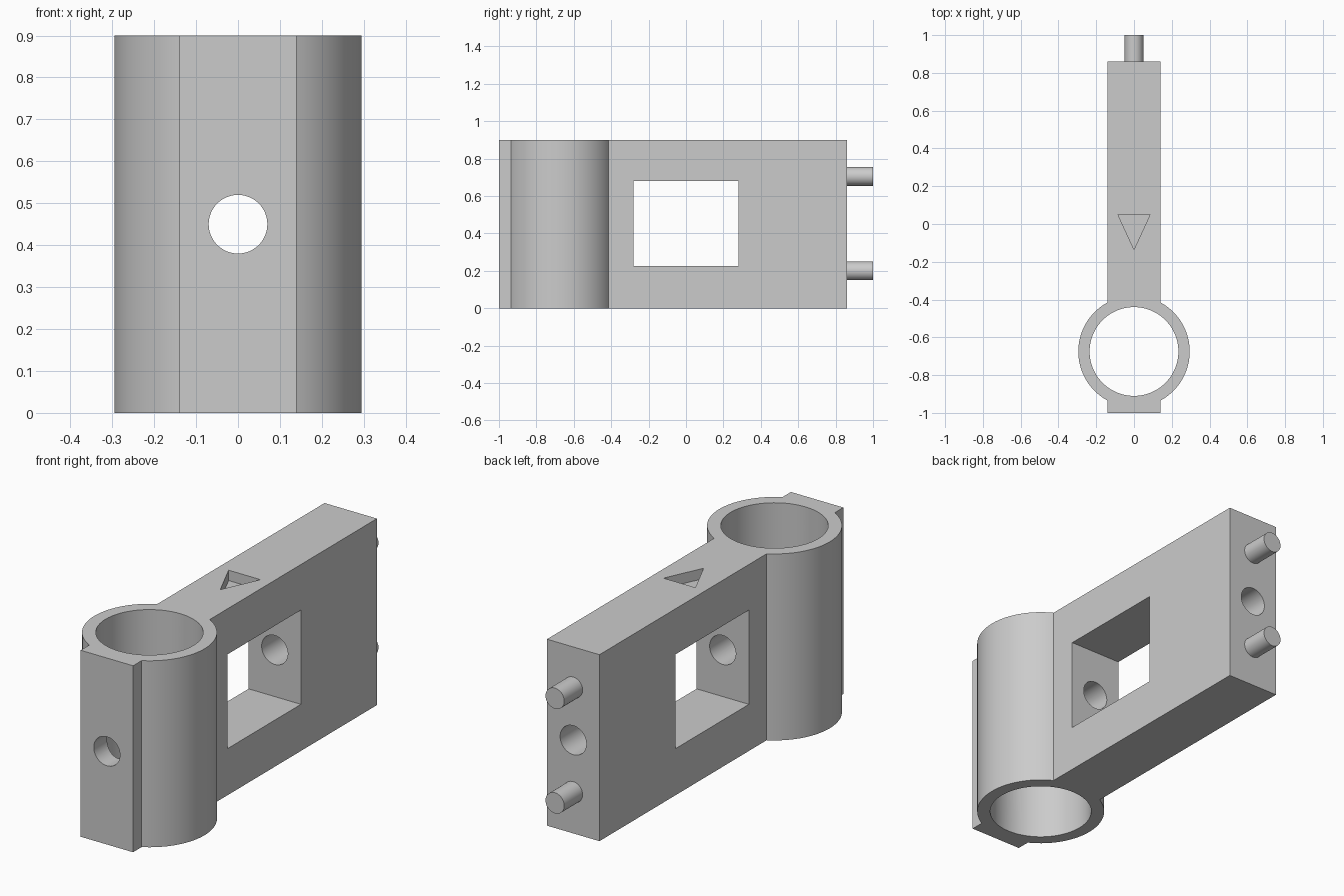
import bpy
from math import sin, cos, pi, asin, sqrt
from mathutils import Matrix
import bmesh

cube = bpy.data.objects.get("Cube")
if cube:
    bpy.data.objects.remove(cube, do_unlink=True)

GREY = (0.6, 0.6, 0.6, 1.0)
HEIGHT = 0.90
HALF = 0.14            # half thickness of the bar
RING_Y, RING_R, BORE_R = -0.675, 0.295, 0.235
BAR_END = 0.86

grey = bpy.data.materials.new("grey")
grey.use_nodes = True
grey.diffuse_color = GREY
grey.node_tree.nodes["Principled BSDF"].inputs["Base Color"].default_value = GREY


def make_object(name, bm):
    bmesh.ops.recalc_face_normals(bm, faces=bm.faces)
    mesh = bpy.data.meshes.new(name)
    bm.to_mesh(mesh)
    bm.free()
    mesh.materials.append(grey)
    obj = bpy.data.objects.new(name, mesh)
    bpy.context.collection.objects.link(obj)
    return obj


def prism(name, outline, z0, z1):
    """Extrude a flat outline from z0 up to z1."""
    bm = bmesh.new()
    face = bm.faces.new([bm.verts.new((x, y, z0)) for x, y in outline])
    top = bmesh.ops.extrude_face_region(bm, geom=[face])["geom"]
    verts = [v for v in top if isinstance(v, bmesh.types.BMVert)]
    bmesh.ops.translate(bm, verts=verts, vec=(0, 0, z1 - z0))
    return make_object(name, bm)


def rod(name, radius, y0, y1, z, sides=48):
    """Cylinder lying along y."""
    bm = bmesh.new()
    place = Matrix.Translation((0, (y0 + y1) / 2, z)) @ Matrix.Rotation(pi / 2, 4, "X")
    bmesh.ops.create_cone(bm, cap_ends=True, segments=sides, radius1=radius,
                          radius2=radius, depth=y1 - y0, matrix=place)
    return make_object(name, bm)


def activate(obj):
    bpy.ops.object.select_all(action="DESELECT")
    obj.select_set(True)
    bpy.context.view_layer.objects.active = obj


def cut(target, cutter):
    mod = target.modifiers.new("cut", "BOOLEAN")
    mod.operation = "DIFFERENCE"
    mod.solver = "EXACT"
    mod.object = cutter
    activate(target)
    bpy.ops.object.modifier_apply(modifier=mod.name)
    bpy.data.objects.remove(cutter, do_unlink=True)


def arc(radius, start, end, steps):
    return [(radius * cos(start + (end - start) * i / steps),
             RING_Y + radius * sin(start + (end - start) * i / steps))
            for i in range(steps + 1)]


# Body outline: bar, ring and front pad in one profile
a = pi / 2 - asin(HALF / RING_R)
right_arc = arc(RING_R, a, -a, 40)
right_side = [(HALF, BAR_END)] + right_arc + [(HALF, -1.0)]
left_side = [(-x, y) for x, y in reversed(right_side)]
body = prism("clamp_body", right_side + left_side, 0, HEIGHT)

# Bore, side window, lengthwise bolt hole and arrow recess
cut(body, prism("bore_cutter", arc(BORE_R, 0, 2 * pi, 80)[:-1], -0.1, 1.0))
cut(body, prism("window_cutter",
                [(-0.5, -0.28), (0.5, -0.28), (0.5, 0.28), (-0.5, 0.28)], 0.225, 0.68))
cut(body, rod("bolt_cutter", 0.07, -1.2, 1.1, 0.45))
cut(body, prism("arrow_cutter",
                [(-0.085, 0.05), (0.085, 0.05), (0, -0.135)], HEIGHT - 0.05, 1.0))

# Locating pegs on the back end
pegs = [rod("lower_peg", 0.05, BAR_END - 0.02, 1.0, 0.20),
        rod("upper_peg", 0.05, BAR_END - 0.02, 1.0, 0.705)]

for obj in [body] + pegs:
    activate(obj)
    bpy.ops.object.shade_smooth_by_angle(angle=pi / 6)
